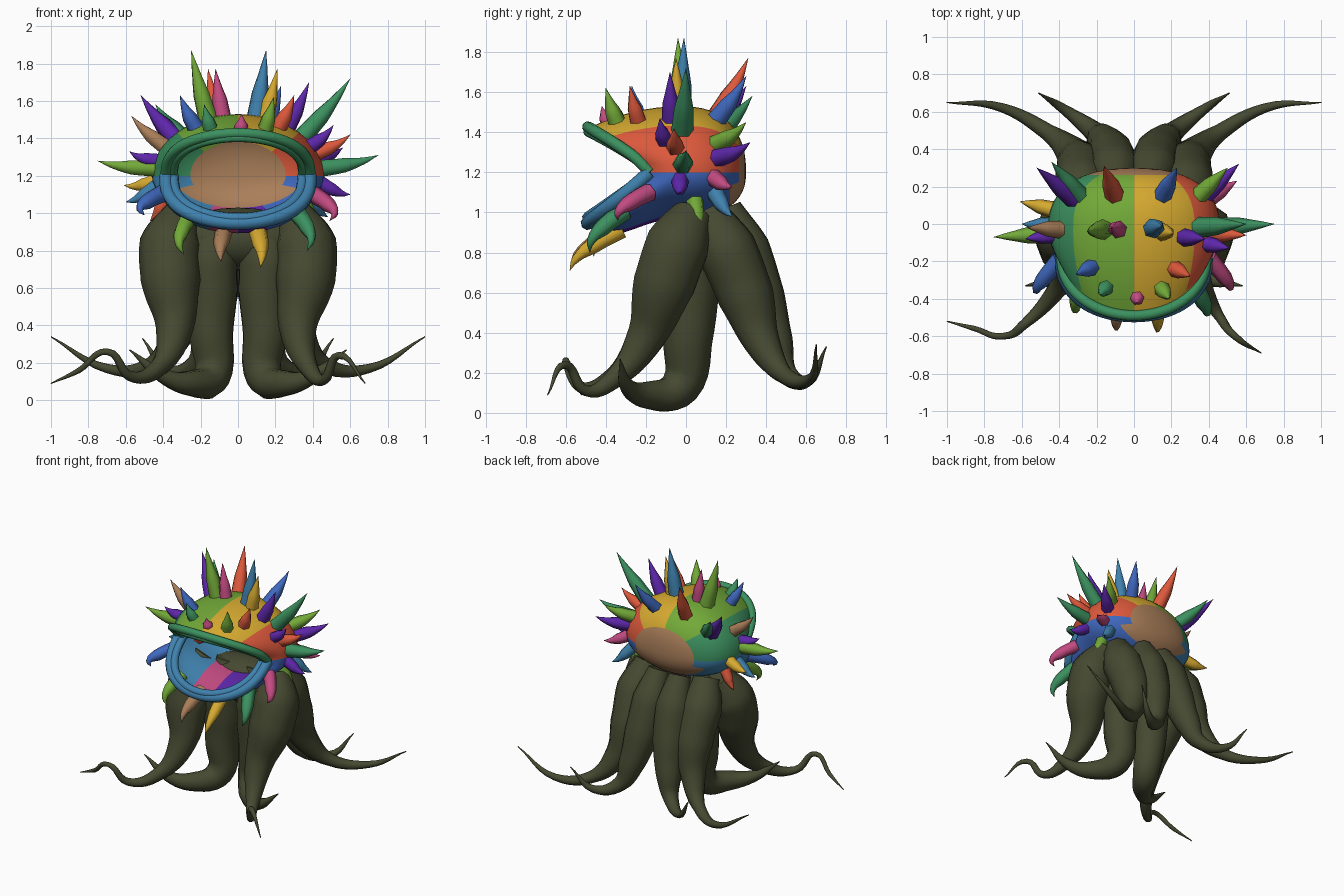
import bpy, bmesh
from math import sin, cos, pi, radians, copysign
from mathutils import Vector
from mathutils.bvhtree import BVHTree

cube = bpy.data.objects.get("Cube")
if cube:
    bpy.data.objects.remove(cube, do_unlink=True)

COLOURS = {
    "lime": (.17, .40, .04), "yellow": (.67, .40, .03), "red": (.72, .10, .045),
    "teal": (.045, .28, .115), "blue": (.05, .14, .52), "steel": (.05, .22, .42),
    "tan": (.40, .21, .10), "purple": (.11, .02, .40), "pink": (.54, .07, .22),
    "olive": (.06, .066, .03),
}
NAMES = list(COLOURS)
MATS = {}
for name, rgb in COLOURS.items():
    mat = bpy.data.materials.new(name)
    mat.use_nodes = True
    mat.diffuse_color = (*rgb, 1)
    shader = mat.node_tree.nodes["Principled BSDF"]
    shader.inputs["Base Color"].default_value = (*rgb, 1)
    shader.inputs["Roughness"].default_value = .7
    MATS[name] = mat


def add_mesh(name, mesh, colours):
    obj = bpy.data.objects.new(name, mesh)
    bpy.context.collection.objects.link(obj)
    mesh.materials.clear()
    for c in colours:
        mesh.materials.append(MATS[c])
    mesh.shade_smooth()
    return obj


def tube(name, points, radii, colour, sides=2, steps=5):
    """Smooth tapering tube through the points."""
    curve = bpy.data.curves.new(name + "_path", "CURVE")
    curve.dimensions = "3D"
    curve.bevel_depth = 1
    curve.bevel_resolution = sides
    curve.resolution_u = steps
    curve.use_fill_caps = True
    spline = curve.splines.new("BEZIER")
    spline.bezier_points.add(len(points) - 1)
    for bp, co, r in zip(spline.bezier_points, points, radii):
        bp.co = co
        bp.radius = r
        bp.handle_left_type = bp.handle_right_type = "AUTO"
    helper = bpy.data.objects.new(name + "_helper", curve)
    bpy.context.collection.objects.link(helper)
    graph = bpy.context.evaluated_depsgraph_get()
    mesh = bpy.data.meshes.new_from_object(helper.evaluated_get(graph))
    bpy.data.objects.remove(helper, do_unlink=True)
    return add_mesh(name, mesh, [colour])


# Head shell: rounded back, opening forward into a wide mouth rim
def rim(a, grow=1):
    s, c = sin(a), cos(a)
    height = (.22 if s > 0 else .245) * copysign(abs(s) ** .75, s)
    depth = abs(s) ** (.95 if s > 0 else .8)
    return Vector((.375 * c * grow, -.18 - .31 * depth, 1.2 + height * grow))


def ring(a, k=1, y=-.03):
    return Vector((.46 * cos(a) * k, y, 1.2 + (.33 if sin(a) > 0 else .23) * sin(a) * k))


SEG, BACK, FRONT = 48, 12, 8
rows = []
for i in range(BACK + 1):
    p = pi / 2 * i / BACK
    rows.append((sin(p) ** .85, -.03 + .33 * max(cos(p), 0) ** .82, 0))
for i in range(1, FRONT + 1):
    rows.append((1, -.03, i / FRONT))

bm = bmesh.new()
grid = []
for k, y, t in rows:
    line = []
    for j in range(SEG):
        a = 2 * pi * j / SEG
        co = ring(a, k, y)
        if t:
            lip = rim(a)
            co = co.lerp(lip, t * t)
            co.y = -.03 + (lip.y + .03) * t
            # the lower jaw sags behind its lip
            co.z -= .07 * max(-sin(a), 0) ** .6 * sin(pi * t * t)
        line.append(bm.verts.new(co))
    grid.append(line)


def head_colour(row, a, y):
    s, c = sin(a), cos(a)
    left = c > 0
    if rows[row + 1][0] < (.62 if s > -.4 else .76):
        return "tan"
    if s > 0:
        if abs(c) > cos(radians(45)) and y > -.33:
            return "red" if left else "teal"
        return "yellow" if left else "lime"
    if s < -.92:
        return "purple" if left else "pink"
    return "blue" if left else "steel"


for i in range(len(rows) - 1):
    for j in range(SEG):
        n = (j + 1) % SEG
        f = bm.faces.new((grid[i][j], grid[i + 1][j], grid[i + 1][n], grid[i][n]))
        mid = f.calc_center_median()
        f.material_index = NAMES.index(head_colour(i, 2 * pi * (j + .5) / SEG, mid.y))
bmesh.ops.remove_doubles(bm, verts=bm.verts, dist=.0005)
bmesh.ops.recalc_face_normals(bm, faces=bm.faces)
surface = BVHTree.FromBMesh(bm)
head_mesh = bpy.data.meshes.new("head_shell")
bm.to_mesh(head_mesh)
bm.free()
indices = [p.material_index for p in head_mesh.polygons]
add_mesh("head_shell", head_mesh, NAMES)
head_mesh.polygons.foreach_set("material_index", indices)

# Lips: a thick strand and a thinner inner strand on each jaw
for label, colour, start, thick in (("upper", "teal", 0, .029), ("lower", "steel", pi, .036)):
    for part, grow, r in (("outer", 1.03, thick), ("inner", .92, thick * .8)):
        pts = [rim(start + pi * i / 16, grow) for i in range(17)]
        tube(f"{label}_lip_{part}", pts, [r] * 17, colour, steps=3)

# Spikes, given by their tips; each grows from the nearest spot on the head
SPIKES = {
    "lime": [(-.25, -.04, 1.87), (.19, -.4, 1.62), (-.75, -.07, 1.28),
             (.5, .3, 1.45), (-.29, -.46, .78), (.44, .07, .9)],
    "yellow": [(.21, -.05, 1.77), (.12, -.58, .71), (-.61, .12, 1.15)],
    "red": [(-.16, .31, 1.77), (.3, -.28, 1.63), (.6, -.06, 1.42), (-.47, .08, .96)],
    "teal": [(-.18, -.38, 1.58), (.6, 0, 1.72), (.75, 0, 1.31),
             (.37, -.48, .8), (-.44, .33, 1.58)],
    "blue": [(.23, .3, 1.68), (-.31, -.27, 1.63), (-.5, -.36, .99)],
    "steel": [(.15, -.01, 1.87), (.48, .23, .98), (-.6, 0, 1.06)],
    "tan": [(-.57, -.02, 1.52), (-.09, -.57, .74)],
    "purple": [(.38, -.08, 1.7), (.51, -.13, 1.47), (.56, .32, 1.35),
               (.6, -.03, 1.1), (-.52, .3, 1.63), (-.58, -.08, 1.33)],
    "pink": [(-.12, -.02, 1.77), (.02, -.42, 1.53), (.49, -.34, .96), (.55, .23, 1.13)],
}
for colour, tips in SPIKES.items():
    for n, tip in enumerate(tips):
        tip = Vector(tip)
        base = surface.find_nearest(tip)[0]
        fang = tip.z < 1 and tip.y < -.3
        if fang:
            # fangs and claws root further up the jaw and curl outward
            base = surface.find_nearest(base + Vector((base.x * .2, .08, .06)))[0]
        along = tip - base
        bend = Vector((tip.x * .1, -.04, 0)) if fang else Vector((0, 0, -.012))
        r = .037 + .05 * along.length
        pts = [base - along.normalized() * .02, base + along * .38 + bend,
               base + along * .72 + bend, tip]
        tube(f"{colour}_spike_{n + 1}", pts, [r, r * .85, r * .42, .001], colour, 1, 3)

# Tentacles: x, y, z, radius along each path
INNER = [(.13, .06, 1, .08), (.145, .02, .75, .145), (.14, .02, .58, .142),
         (.145, .01, .38, .125), (.14, -.03, .13, .1), (.25, -.19, .09, .07),
         (.4, -.29, .13, .04), (.58, -.33, .27, .003)]
FRONT_TOP = [(.3, .04, 1, .1), (.36, -.04, .84, .165), (.36, -.11, .64, .16)]
FRONT_LEFT = FRONT_TOP + [(.32, -.2, .38, .1), (.38, -.36, .17, .05), (.46, -.5, .11, .027),
                          (.54, -.6, .24, .02), (.68, -.69, .09, .003)]
FRONT_RIGHT = FRONT_TOP + [(.34, -.2, .38, .1), (.42, -.36, .18, .05), (.58, -.53, .13, .027),
                           (.7, -.6, .26, .018), (.85, -.56, .16, .015), (1, -.52, .09, .003)]
BACK_OUTER = [(.25, .1, 1, .1), (.28, .2, .82, .15), (.28, .3, .58, .14), (.33, .38, .35, .09),
              (.46, .49, .19, .045), (.7, .62, .17, .025), (1, .65, .34, .003)]
BACK_INNER = [(.09, .2, 1.02, .08), (.1, .29, .82, .13), (.12, .37, .58, .125),
              (.16, .44, .36, .095), (.22, .5, .2, .055), (.37, .61, .16, .028),
              (.51, .7, .33, .003)]


def tentacle(name, path, side):
    tube(name, [(x * side, y, z) for x, y, z, r in path], [p[3] for p in path], "olive", 3, 6)


for label, side, front in (("left", 1, FRONT_LEFT), ("right", -1, FRONT_RIGHT)):
    tentacle(f"inner_tentacle_{label}", INNER, side)
    tentacle(f"front_tentacle_{label}", front, side)
    tentacle(f"back_outer_tentacle_{label}", BACK_OUTER, side)
    tentacle(f"back_inner_tentacle_{label}", BACK_INNER, side)

# Body core joining the tentacles under the head
bm = bmesh.new()
bmesh.ops.create_uvsphere(bm, u_segments=24, v_segments=14, radius=1)
for v in bm.verts:
    v.co = (v.co.x * .38, .1 + v.co.y * .2, .86 + v.co.z * .17)
core = bpy.data.meshes.new("body_core")
bm.to_mesh(core)
bm.free()
add_mesh("body_core", core, ["olive"])
